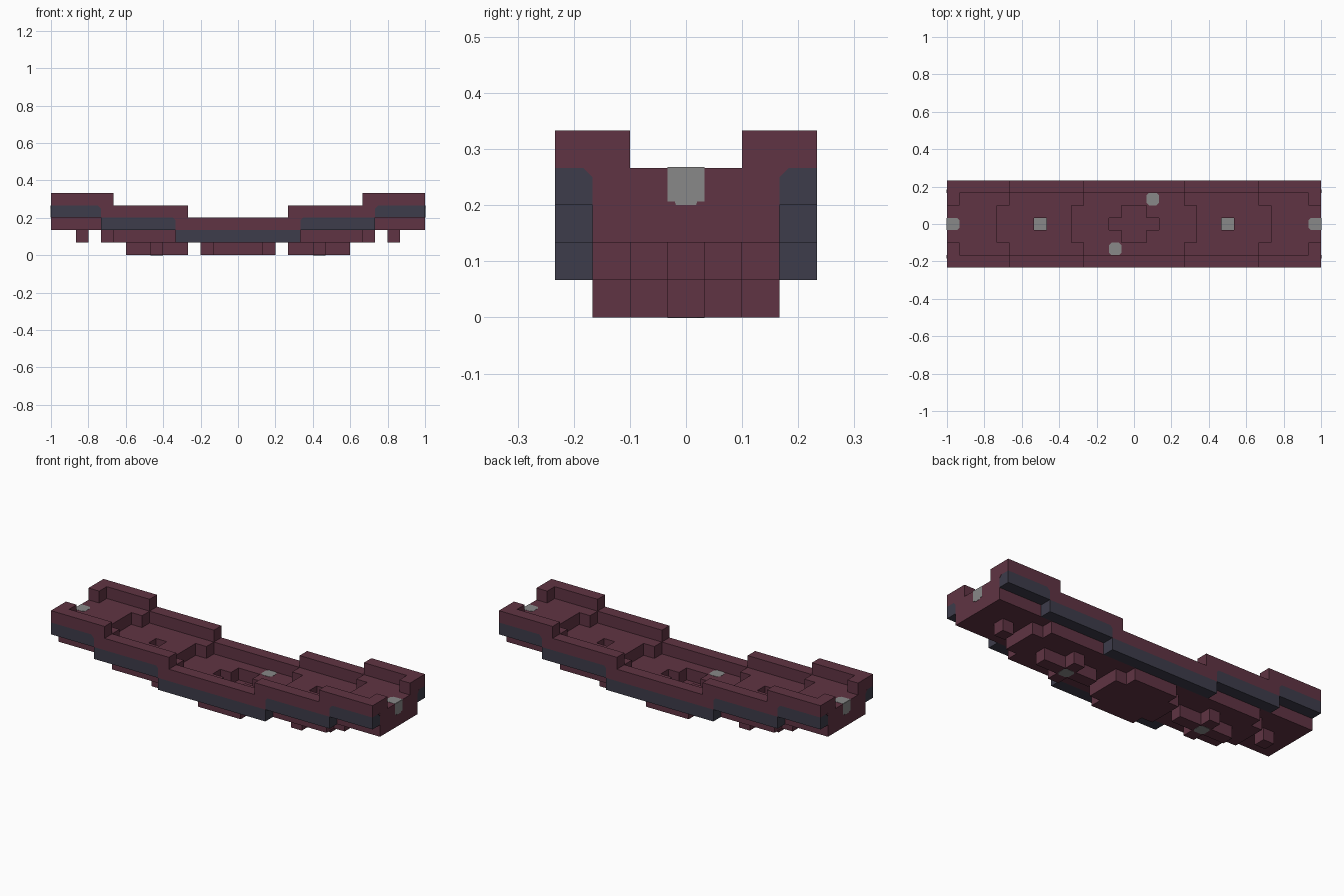
import bpy
import bmesh

cube = bpy.data.objects.get("Cube")
if cube:
    bpy.data.objects.remove(cube, do_unlink=True)

U = 1 / 15      # size of one building block
SKIN = 0.02     # thickness of flush plates, in blocks


def material(name, color):
    mat = bpy.data.materials.new(name)
    mat.use_nodes = True
    mat.diffuse_color = (*color, 1)
    mat.node_tree.nodes["Principled BSDF"].inputs["Base Color"].default_value = (*color, 1)
    return mat


maroon = material("maroon", (0.117, 0.034, 0.056))
slate = material("slate", (0.047, 0.045, 0.069))
grey = material("grey", (0.25, 0.25, 0.25))

# How an outline point (a, b) and a depth d become x, y, z
PLACE = {
    "z": lambda a, b, d: (a * U, b * U, d * U),
    "y": lambda a, b, d: (a * U, d * U, b * U),
    "x": lambda a, b, d: (d * U, a * U, b * U),
}


def prism(name, outline, low, high, mat, axis="z", mirror=True):
    """Extrude an outline along an axis; mirrored parts are drawn as one quarter."""
    bm = bmesh.new()
    ends = [[bm.verts.new(PLACE[axis](a, b, d)) for a, b in outline] for d in (low, high)]
    for ring in ends:
        bm.faces.new(ring)
    n = len(outline)
    for i in range(n):
        j = (i + 1) % n
        bm.faces.new((ends[0][i], ends[0][j], ends[1][j], ends[1][i]))
    bmesh.ops.recalc_face_normals(bm, faces=bm.faces)
    if mirror:
        # Open the seams so that the mirrored quarters join cleanly
        seams = [f for f in bm.faces
                 if any(all(abs(v.co[k]) < 1e-5 for v in f.verts) for k in (0, 1))]
        bmesh.ops.delete(bm, geom=seams, context="FACES")
    mesh = bpy.data.meshes.new(name)
    bm.to_mesh(mesh)
    bm.free()
    mesh.materials.append(mat)
    obj = bpy.data.objects.new(name, mesh)
    bpy.context.collection.objects.link(obj)
    if mirror:
        mod = obj.modifiers.new("Mirror", "MIRROR")
        mod.use_axis = (True, True, False)
        mod.merge_threshold = 0.0001
    return obj


def rect(a0, a1, b0, b1):
    return [(a0, b0), (a1, b0), (a1, b1), (a0, b1)]


# Stepped deck, lowest in the middle, with a cross recess and two wells
prism("centre_deck", [(2, 0), (11, 0), (11, 1.5), (10, 1.5), (10, 2.5), (0, 2.5),
                      (0, 1.5), (1, 1.5), (1, .5), (2, .5)], 1, 2, maroon)
prism("middle_deck", [(5, 0), (7, 0), (7, .5), (8, .5), (8, 0), (15, 0), (15, 2.5),
                      (4, 2.5), (4, 1.5), (5, 1.5)], 2, 3, maroon)
prism("end_deck", [(11, 0), (15, 0), (15, 2.5), (10, 2.5), (10, 1.5), (11, 1.5)],
      3, 4, maroon)
prism("end_post", rect(14, 15, 1.5, 2.5), 4, 5, maroon)

# Underside blocks
prism("keel_block", [(0, 0), (3, 0), (3, 1.5), (2, 1.5), (2, 2.5), (0, 2.5)], 0, 1, maroon)
prism("keel_cross", [(4, 0), (9, 0), (9, .5), (7, .5), (7, 1.5), (6, 1.5), (6, .5), (4, .5)],
      0, 1, maroon)
prism("keel_knob", rect(12, 13, 0, .5), 1, 2, maroon)

# Side rails: maroon on top, slate bars below with a clipped upper corner
prism("rail_top", [(0, 2), (5, 2), (5, 2.8), (5.2, 3), (11, 3), (11, 3.75), (11.25, 4),
                   (15, 4), (15, 5), (10, 5), (10, 4), (4, 4), (4, 3), (0, 3)],
      2.5, 3.5, maroon, "y")
prism("rail_bar_centre", rect(0, 5, 1, 2), 2.5, 3.5, slate, "y")
for label, start, end, z, clip in (("middle", 5, 11, 2, .2), ("end", 11, 15, 3, .25)):
    prism("rail_bar_" + label, [(start, z), (end, z), (end, z + 1), (start + clip, z + 1),
                                (start, z + 1 - clip)], 2.5, 3.5, slate, "y")
prism("rail_end_corner", [(2.5, 3.75), (2.75, 4), (2.5, 4)], 15, 15 + SKIN, maroon, "x")

# Grey inlays: end caps, well floors, keel studs and two deck tiles
prism("end_cap_top", [(14, 0), (15, 0), (15, .5), (14.2, .5), (14, .3)],
      4, 4 + SKIN, grey)
prism("end_cap_face", [(0, 3), (.27, 3), (.3, 3.1), (.5, 3.1), (.5, 4), (0, 4)],
      15, 15 + SKIN, grey, "x")
prism("well_floor", rect(7, 8, 0, .5), 2, 2 + SKIN, grey)
prism("keel_stud", [(6, 0), (7, 0), (7, .3), (6.8, .5), (6.2, .5), (6, .3)],
      -SKIN, 0, grey)
octagon = [(.5, -.3), (.5, .3), (.3, .5), (-.3, .5), (-.5, .3), (-.5, -.3), (-.3, -.5), (.3, -.5)]
for side, s in (("back", 1), ("front", -1)):
    prism("deck_tile_" + side, [(a + 1.5 * s, b + 2 * s) for a, b in octagon],
          2, 2 + SKIN, grey, mirror=False)
